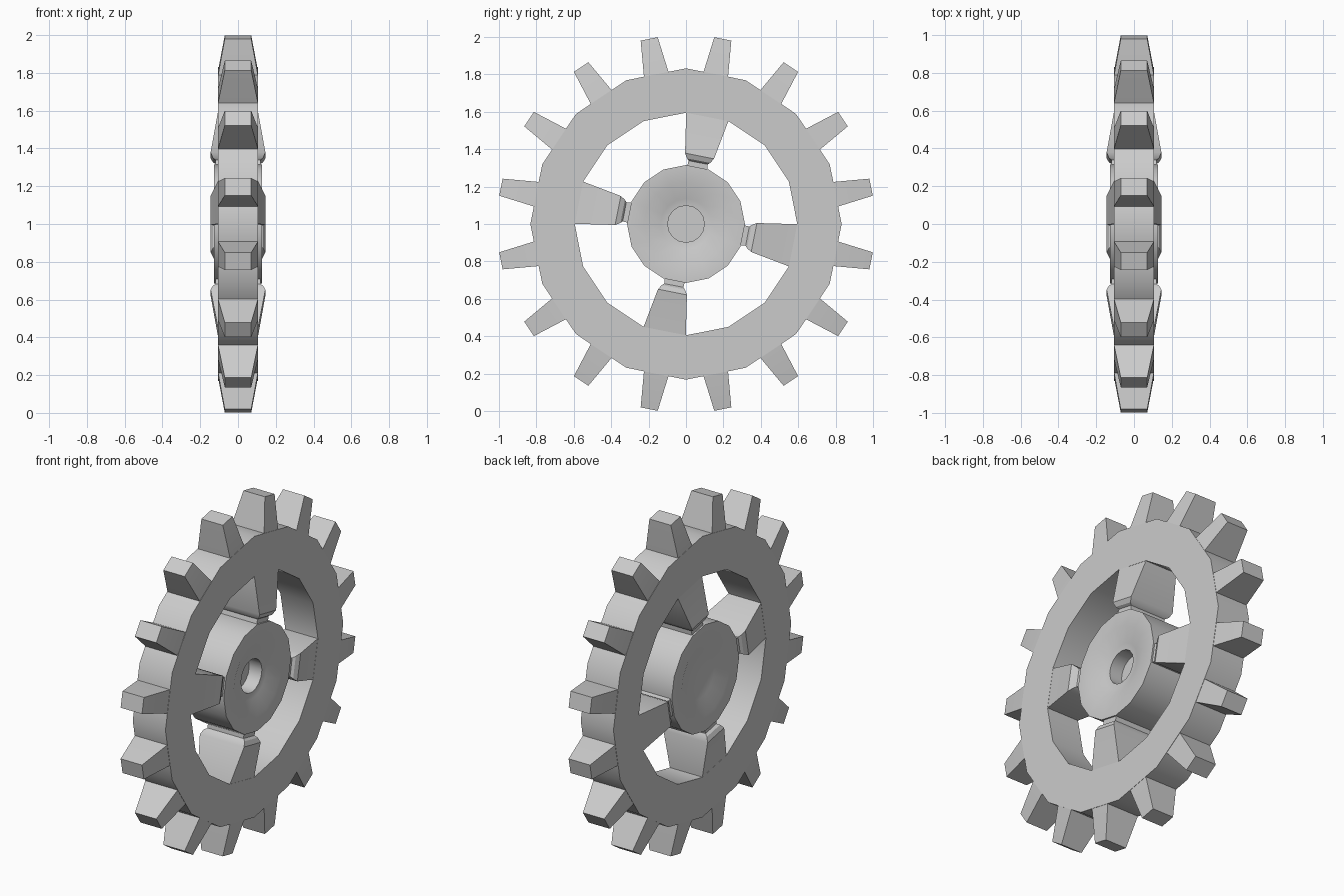
import bpy, bmesh
from math import sin, cos, radians

if "Cube" in bpy.data.objects:
    bpy.data.objects.remove(bpy.data.objects["Cube"])


def polar(x, r, deg, side=0.0):
    # point on the wheel: x along the axle, r outward at an angle, side tangential
    a = radians(deg)
    return (x, r * cos(a) - side * sin(a), 1 + r * sin(a) + side * cos(a))


def finish(name, bm):
    bmesh.ops.recalc_face_normals(bm, faces=bm.faces)
    me = bpy.data.meshes.new(name)
    bm.to_mesh(me)
    bm.free()
    ob = bpy.data.objects.new(name, me)
    bpy.context.collection.objects.link(ob)
    bpy.ops.object.select_all(action='DESELECT')
    ob.select_set(True)
    bpy.context.view_layer.objects.active = ob
    bpy.ops.object.shade_smooth_by_angle(angle=radians(28))
    return ob


def bridge(bm, a, b):
    n = len(a)
    for i in range(n):
        bm.faces.new((a[i], a[(i + 1) % n], b[(i + 1) % n], b[i]))


def loft(bm, deg, sections):
    # stack of rectangles along a radius: (r, half width, half thickness)
    rings = [[bm.verts.new(polar(sx * hx, r, deg, sy * hw))
              for sx, sy in ((-1, -1), (1, -1), (1, 1), (-1, 1))]
             for r, hw, hx in sections]
    for a, b in zip(rings, rings[1:]):
        bridge(bm, a, b)
    bm.faces.new(rings[0])
    bm.faces.new(rings[-1])


# rim: three outline points per tooth pitch, 16-sided opening
HX = 0.107
bm = bmesh.new()
outer = [(r, 22.5 * k + d) for k in range(16)
         for r, d in ((0.832, 0), (0.819, 6.6), (0.819, 15.9))]
inner = [(0.595, 22.5 * k) for k in range(16) for _ in range(3)]
loops = []
for pts, x in ((outer, HX), (inner, HX), (inner, -HX), (outer, -HX)):
    loops.append([bm.verts.new(polar(x, r, d)) for r, d in pts])
for i in range(4):
    bridge(bm, loops[i], loops[(i + 1) % 4])
bmesh.ops.remove_doubles(bm, verts=bm.verts, dist=1e-4)
finish("rim", bm)

# sixteen tapered teeth
bm = bmesh.new()
for k in range(16):
    loft(bm, 11.25 + 22.5 * k, [(0.80, 0.068, HX), (0.819, 0.0665, 0.105), (1.009, 0.0465, 0.07)])
finish("teeth", bm)

# four spokes flaring towards the hub, with bevelled end and thin neck
bm = bmesh.new()
for k in range(4):
    loft(bm, -11.25 + 90 * k, [(0.60, 0.117, 0.104), (0.584, 0.115, 0.106),
                               (0.371, 0.079, 0.145), (0.345, 0.063, 0.133),
                               (0.335, 0.052, 0.118), (0.29, 0.056, 0.118)])
finish("spokes", bm)

# hub: dished both sides, blind axle bore on the +x side
bm = bmesh.new()
profile = [(-0.092, 0.135), (-0.127, 0.225), (-0.127, 0.315), (0.127, 0.315),
           (0.127, 0.225), (0.092, 0.135), (0.088, 0.098), (0.005, 0.098)]
rings = [[bm.verts.new(polar(x, r, 22.5 * k)) for k in range(16)] for x, r in profile]
for a, b in zip(rings, rings[1:]):
    bridge(bm, a, b)
bm.faces.new(rings[0])
bm.faces.new(rings[-1])
finish("hub", bm)
